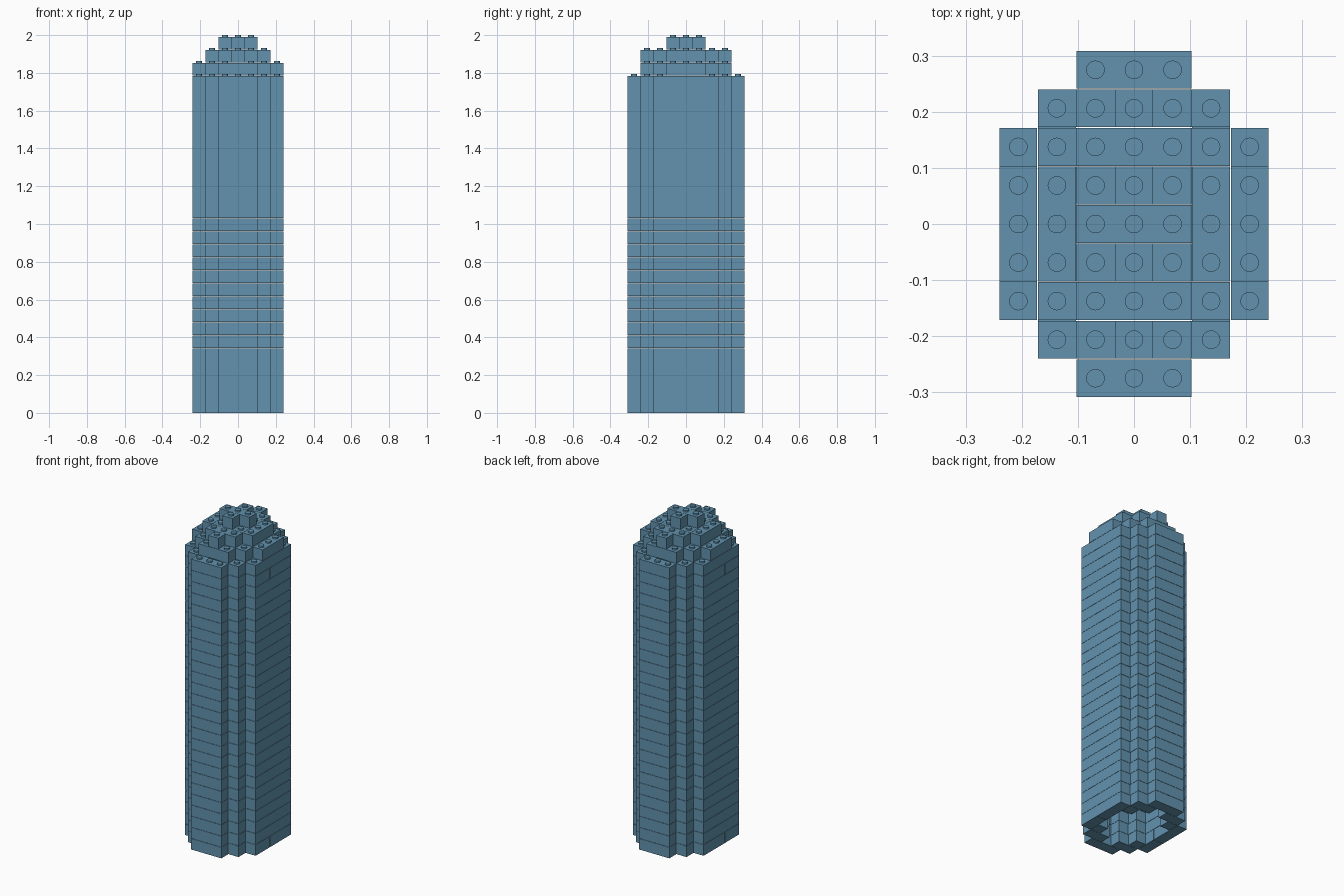
import bpy
import bmesh
from mathutils import Matrix

if "Cube" in bpy.data.objects:
    bpy.data.objects.remove(bpy.data.objects["Cube"], do_unlink=True)

PITCH = 0.0687      # cell size, also the course height
GAP = 0.0014        # seam between bricks
COURSES = 26        # straight courses below the stepped crown

blue = bpy.data.materials.new("slate_blue")
colour = (0.122, 0.287, 0.423, 1)
blue.diffuse_color = colour
blue.use_nodes = True
blue.node_tree.nodes["Principled BSDF"].inputs["Base Color"].default_value = colour


def mirrored(bricks):
    """Mirror bricks (x0, x1, y0, y1 as inclusive cells) in x and y."""
    out = set()
    for x0, x1, y0, y1 in bricks:
        for xs in ((x0, x1), (-x1, -x0)):
            for ys in ((y0, y1), (-y1, -y0)):
                out.add(xs + ys)
    return sorted(out)


def cells(bricks):
    return {(x, y) for x0, x1, y0, y1 in bricks
            for x in range(x0, x1 + 1) for y in range(y0, y1 + 1)}


def add_brick(bm, x0, x1, y0, y1):
    size = ((x1 - x0 + 1) * PITCH - GAP, (y1 - y0 + 1) * PITCH - GAP, PITCH - GAP)
    centre = ((x0 + x1) / 2 * PITCH, (y0 + y1) / 2 * PITCH, size[2] / 2)
    bmesh.ops.create_cube(bm, size=1, matrix=Matrix.Translation(centre) @ Matrix.Diagonal((*size, 1)))


def add_stud(bm, x, y):
    height = 0.0077 + GAP
    bmesh.ops.create_cone(bm, cap_ends=True, segments=20, radius1=0.0165, radius2=0.0165,
                          depth=height, matrix=Matrix.Translation(
                              (x * PITCH, y * PITCH, PITCH - GAP + height / 2)))


def course_mesh(name, bricks, studs=()):
    bm = bmesh.new()
    for brick in bricks:
        add_brick(bm, *brick)
    for stud in studs:
        add_stud(bm, *stud)
    mesh = bpy.data.meshes.new(name)
    bm.to_mesh(mesh)
    bm.free()
    mesh.materials.append(blue)
    return mesh


def place(name, mesh, level):
    obj = bpy.data.objects.new(name, mesh)
    obj.location.z = level * PITCH
    bpy.context.collection.objects.link(obj)


# Hollow wall courses: stepped corners bond in two alternating ways
ends = [(-1, 1, 4, 4)]
long_sides = [(3, 3, -2, 2)]
corner_a = [(1, 2, 3, 3), (2, 2, 2, 2)]
corner_b = [(2, 2, 2, 3), (1, 1, 3, 3)]
wall_a = mirrored(ends + long_sides + corner_a)
wall_b = mirrored(ends + long_sides + corner_b)
split_sides = [(s, s, y0, y1) for s in (-3, 3) for y0, y1 in ((-2, -1), (0, 2))]
wall_split = mirrored(ends + corner_a) + split_sides

# Crown courses, each stepping in by one cell
crown = [
    mirrored([(-1, 1, 3, 3), (-2, 2, 2, 2), (3, 3, -1, 1), (-2, 2, 1, 1), (-2, 2, 0, 0)]),
    mirrored([(0, 0, 3, 3), (-1, 1, 2, 2), (2, 2, -1, 1), (-1, 1, 1, 1), (-1, 1, 0, 0)]),
    mirrored([(0, 0, 1, 1), (-1, 1, 0, 0)]),
]

mesh_a = course_mesh("wall_course_a", wall_a)
mesh_b = course_mesh("wall_course_b", wall_b)
mesh_split = course_mesh("wall_course_split", wall_split)
mesh_top = course_mesh("wall_course_top", wall_a, cells(wall_a) - cells(crown[0]))

for level in range(COURSES):
    if level == COURSES - 1:
        mesh = mesh_top
    elif level in (0, COURSES - 2):
        mesh = mesh_split
    else:
        mesh = mesh_b if level % 2 else mesh_a
    place(f"wall_course_{level + 1}", mesh, level)

# Studs show wherever the next course does not cover the brick
for i, bricks in enumerate(crown):
    above = cells(crown[i + 1]) if i + 1 < len(crown) else set()
    name = f"crown_course_{i + 1}"
    place(name, course_mesh(name, bricks, cells(bricks) - above), COURSES + i)
